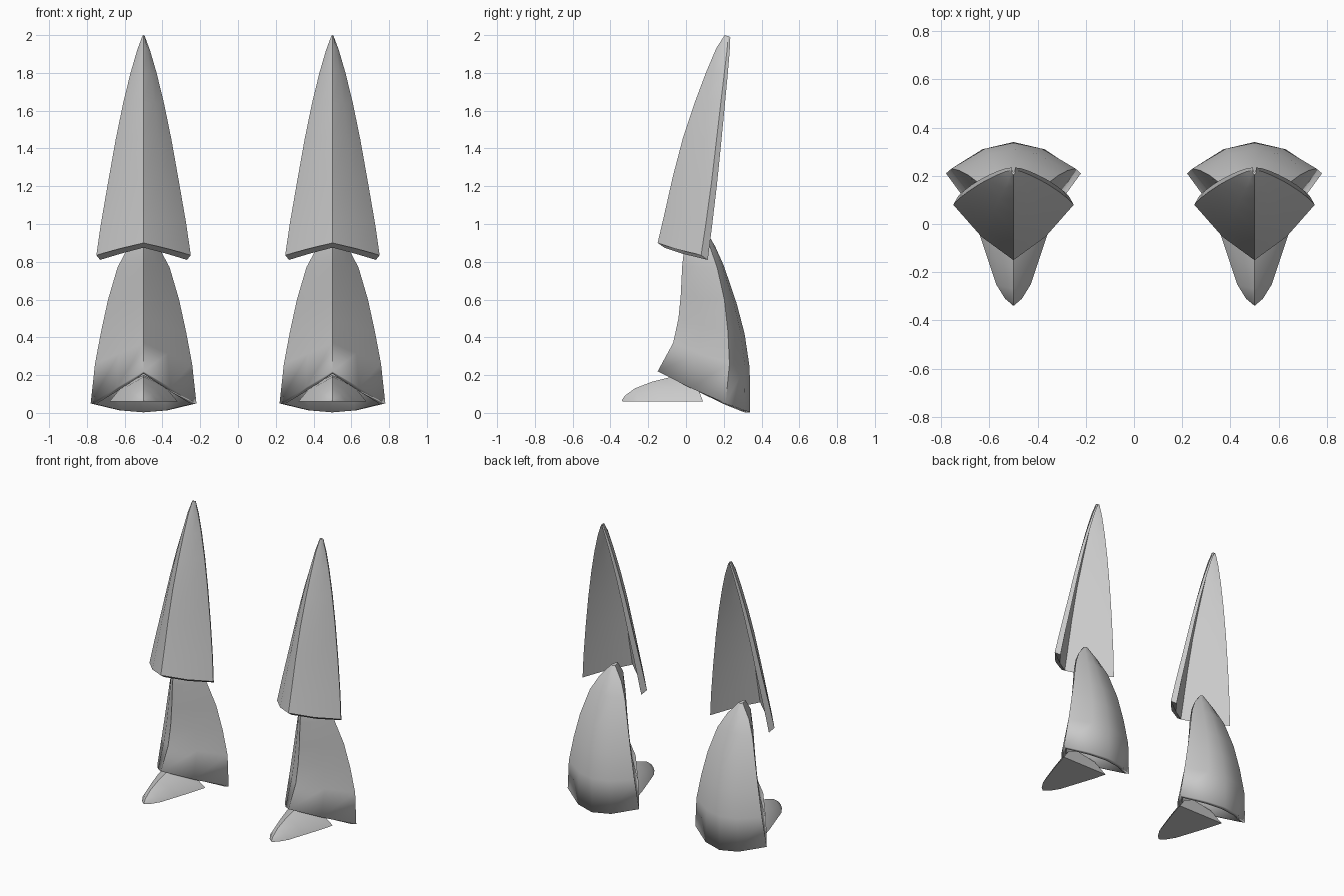
import bpy, bmesh

if "Cube" in bpy.data.objects:
    bpy.data.objects.remove(bpy.data.objects["Cube"])


def loft(name, loops, x, cap_start=True, cap_end=True, thickness=0):
    """Skin closed loops of equal point count, then place the part at x."""
    bm = bmesh.new()
    rings = [[bm.verts.new(p) for p in lp] for lp in loops]
    n = len(rings[0])
    for a, b in zip(rings, rings[1:]):
        for i in range(n):
            j = (i + 1) % n
            bm.faces.new((a[i], a[j], b[j], b[i]))
    if cap_start:
        bm.faces.new(rings[0][::-1])
    if cap_end:
        bm.faces.new(rings[-1])
    bmesh.ops.recalc_face_normals(bm, faces=bm.faces[:])
    if not cap_start:
        # open shell: make sure the normals point outward (front ridge faces -y)
        f = rings[1][0].link_faces[0]
        if sum(g.normal.y for g in rings[1][0].link_faces) > 0:
            bmesh.ops.reverse_faces(bm, faces=bm.faces[:])
    me = bpy.data.meshes.new(name)
    bm.to_mesh(me)
    bm.free()
    ob = bpy.data.objects.new(name, me)
    bpy.context.collection.objects.link(ob)
    ob.location.x = x
    if thickness:
        m = ob.modifiers.new("shell", 'SOLIDIFY')
        m.thickness = thickness
        m.offset = -1
    bpy.context.view_layer.objects.active = ob
    for o in bpy.context.selected_objects:
        o.select_set(False)
    ob.select_set(True)
    bpy.ops.object.shade_smooth_by_angle(angle=0.5)
    return ob


def mirror(half):
    """Half profile starting on the centre line -> full left-to-right strip."""
    return [(-px, py, pz) for px, py, pz in half[:0:-1]] + half


def mid(a, b, t, dy=0, dz=0, dx=0):
    return tuple(a[i] + (b[i] - a[i]) * t + d for i, d in enumerate((dx, dy, dz)))


# thigh blade rows: ridge y, z, edge x, y, z
THIGH = [(-.15, .90, .25, .08, .835), (-.115, 1.05, .226, .105, 1.0),
         (-.07, 1.25, .188, .135, 1.22), (-.015, 1.46, .147, .162, 1.45),
         (.045, 1.64, .108, .184, 1.64), (.105, 1.80, .069, .203, 1.80),
         (.16, 1.93, .034, .217, 1.92), (.205, 1.995, .006, .224, 1.99)]


def thigh_blade(name, x):
    loops = []
    for r, (ry, rz, ex, ey, ez) in enumerate(THIGH):
        k = 1 - r / len(THIGH) * .8
        c, e = (0, ry, rz), (ex, ey, ez)
        half = [c, mid(c, e, .5, dy=-.018 * k, dx=.008 * k), e]
        outer = mirror(half)
        inner = [(px * .92, py + .035 * k, pz - .025 * k) for px, py, pz in outer]
        loops.append(outer + inner[::-1])
    top = max(p[2] for p in loops[-1])
    loops[-1] = [(px, py, pz + 2 - top) for px, py, pz in loops[-1]]
    loft(name, loops, x)


# calf rows: ridge y, z, edge x, y, z, back y, z
CALF = [(-.15, .22, .28, .21, .05, .34, .003), (-.068, .37, .257, .23, .26, .337, .24),
        (-.04, .50, .225, .222, .43, .31, .42), (-.028, .62, .188, .203, .60, .268, .58),
        (-.02, .78, .138, .165, .77, .20, .78), (-.01, .87, .085, .13, .87, .155, .88),
        (.05, .955, .015, .10, .955, .112, .955)]


def calf_guard(name, x):
    loops = []
    for ry, rz, ex, ey, ez, by, bz in CALF:
        c, e, b = (0, ry, rz), (ex, ey, ez), (0, by, bz)
        front = mirror([c, mid(c, e, .5, dy=-.012), e])
        h = by - ey
        q = (ex * .46, ey + h * .77, ez + (bz - ez) * .77)
        loops.append(front + [q, b, (-q[0], q[1], q[2])])
    # start the loop on the ridge
    loops = [lp[2:] + lp[:2] for lp in loops]
    loft(name, loops, x, cap_start=False, thickness=.03)


# toe rows: ridge y, z, edge x, y
TOE = [(-.34, .066, .004, -.336), (-.325, .09, .035, -.31), (-.27, .13, .072, -.25),
       (-.18, .165, .112, -.13), (-.08, .19, .152, -.01), (.02, .20, .18, .09)]


def toe_cap(name, x):
    loops = []
    for ry, rz, ex, ey in TOE:
        c, e = (0, ry, rz), (ex, ey, .06)
        k = ex / .18
        loops.append(mirror([c, mid(c, e, .55, dx=.012 * k, dz=.022 * k), e]))
    loft(name, loops, x)


# both legs
for side, x in (("left", -.5), ("right", .5)):
    thigh_blade(side + "_thigh_blade", x)
    calf_guard(side + "_calf_guard", x)
    toe_cap(side + "_toe_cap", x)
